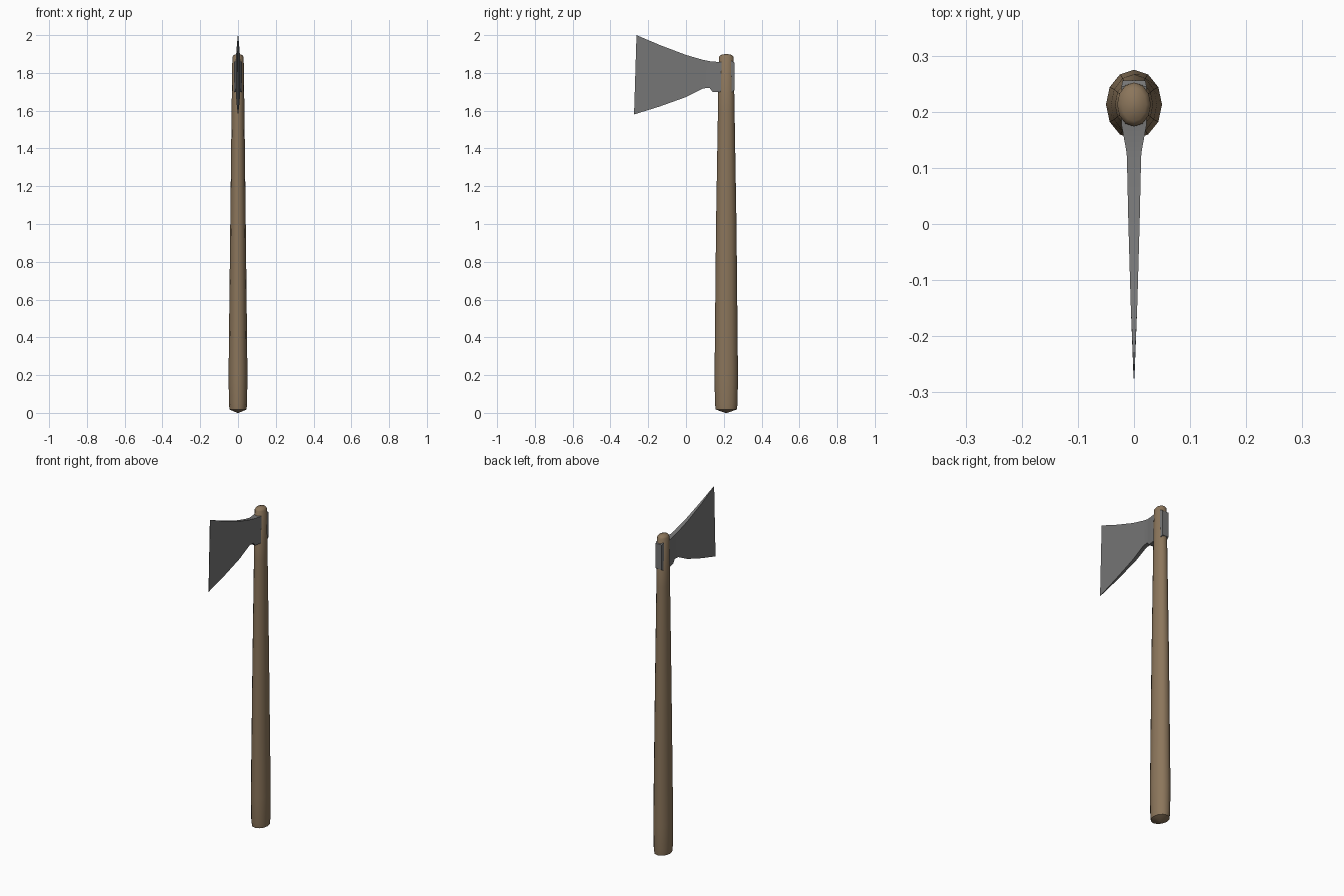
import bpy, math

cube = bpy.data.objects.get("Cube")
if cube:
    bpy.data.objects.remove(cube, do_unlink=True)


def material(name, rgb):
    m = bpy.data.materials.new(name)
    m.use_nodes = True
    m.diffuse_color = (*rgb, 1)
    m.node_tree.nodes["Principled BSDF"].inputs["Base Color"].default_value = (*rgb, 1)
    return m


def loft(name, rings, mat, angle):
    """Skin a stack of equal-sized rings and close both ends."""
    n = len(rings[0])
    verts = [p for ring in rings for p in ring]
    faces = [(k * n + i, k * n + (i + 1) % n, (k + 1) * n + (i + 1) % n, (k + 1) * n + i)
             for k in range(len(rings) - 1) for i in range(n)]
    faces += [tuple(reversed(range(n))), tuple(range(len(verts) - n, len(verts)))]
    mesh = bpy.data.meshes.new(name)
    mesh.from_pydata(verts, [], faces)
    mesh.materials.append(mat)
    obj = bpy.data.objects.new(name, mesh)
    bpy.context.collection.objects.link(obj)
    bpy.ops.object.select_all(action="DESELECT")
    obj.select_set(True)
    bpy.context.view_layer.objects.active = obj
    bpy.ops.object.shade_smooth_by_angle(angle=math.radians(angle))
    return obj


wood = material("brown wood", (0.26, 0.18, 0.105))
steel = material("grey steel", (0.18, 0.18, 0.18))

# Handle: tapered oval shaft with shallow domed ends (z, x radius, y radius)
SIDES = 12
AXIS_Y = 0.213
shaft = [(0.0, 0.004, 0.005), (0.018, 0.045, 0.056), (0.05, 0.048, 0.06),
         (0.2, 0.05, 0.062), (1.0, 0.041, 0.054), (1.6, 0.034, 0.044),
         (1.885, 0.030, 0.039), (1.895, 0.022, 0.03), (1.9, 0.005, 0.006)]


def oval(z, rx, ry):
    angles = [2 * math.pi * i / SIDES for i in range(SIDES)]
    return [(rx * math.cos(a), AXIS_Y + ry * math.sin(a), z) for a in angles]


loft("handle", [oval(*s) for s in shaft], wood, 40)

# Axe head: flared blade, neck and eye block through the shaft
# (y at bottom, y at top, bottom z, top z, half thickness)
head = [(-0.275, -0.262, 1.58, 2.0, 0.0008), (-0.14, -0.14, 1.622, 1.948, 0.006),
        (0.0, 0.0, 1.672, 1.895, 0.010), (0.09, 0.09, 1.718, 1.869, 0.012),
        (0.125, 0.125, 1.72, 1.862, 0.013), (0.14, 0.14, 1.70, 1.86, 0.0155),
        (0.175, 0.175, 1.70, 1.858, 0.022), (0.245, 0.245, 1.70, 1.862, 0.0225),
        (0.256, 0.256, 1.708, 1.855, 0.020)]


def section(y0, y1, z0, z1, t):
    return [(-t, y0, z0), (-t, y1, z1), (t, y1, z1), (t, y0, z0)]


loft("axe_head", [section(*s) for s in head], steel, 30)
